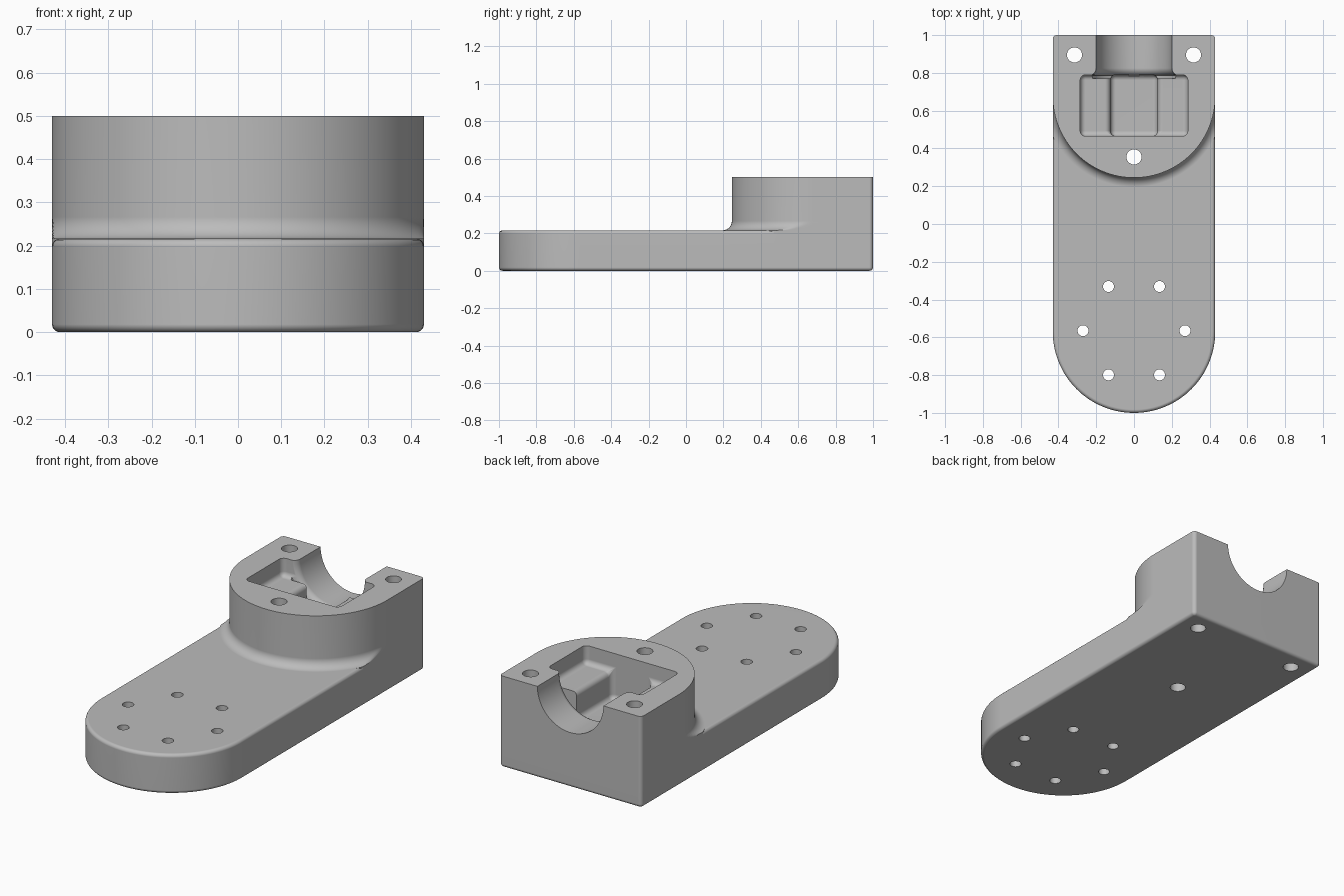
import bpy, bmesh, math
from math import pi, sin, cos

cube = bpy.data.objects.get("Cube")
if cube:
    bpy.data.objects.remove(cube, do_unlink=True)

HALF, BACK, CORNER = 0.43, 1.0, 0.02      # half width, back plane, back corner radius
BASE_TOP, BLOCK_TOP = 0.216, 0.5
EDGE, FILLET = 0.018, 0.05                # base edge rounding, fillet under the block

grey = bpy.data.materials.new("plain_grey")
grey.use_nodes = True
colour = (0.5, 0.5, 0.5, 1)
grey.diffuse_color = colour
grey.node_tree.nodes["Principled BSDF"].inputs["Base Color"].default_value = colour


def make_object(name, bm):
    bmesh.ops.recalc_face_normals(bm, faces=bm.faces)
    mesh = bpy.data.meshes.new(name)
    bm.to_mesh(mesh)
    bm.free()
    mesh.materials.append(grey)
    obj = bpy.data.objects.new(name, mesh)
    bpy.context.collection.objects.link(obj)
    return obj


def loft(bm, loops):
    """Skin a stack of equal loops and cap both ends."""
    rings = [[bm.verts.new(p) for p in loop] for loop in loops]
    n = len(rings[0])
    for a, b in zip(rings, rings[1:]):
        for i in range(n):
            j = (i + 1) % n
            bm.faces.new((a[i], a[j], b[j], b[i]))
    bm.faces.new(rings[0])
    bm.faces.new(rings[-1])


def outline(z, centre_y, radius, inset=0.0):
    """Round front, straight sides, square back with small corners."""
    w = HALF - inset
    pts = []
    for i in range(65):
        a = pi + pi * i / 64
        x = max(-w, min(w, radius * cos(a)))
        pts.append((x, centre_y + radius * sin(a), z))
    for side, start in ((1, 0), (-1, pi / 2)):
        for i in range(5):
            a = start + pi / 2 * i / 4
            c = CORNER - inset
            pts.append((side * (HALF - CORNER) + c * cos(a), BACK - CORNER + c * sin(a), z))
    return pts


def apply_modifiers(obj):
    bpy.context.view_layer.update()
    graph = bpy.context.evaluated_depsgraph_get()
    mesh = bpy.data.meshes.new_from_object(obj.evaluated_get(graph))
    obj.modifiers.clear()
    obj.data = mesh


def boolean(obj, tool, operation):
    mod = obj.modifiers.new(operation, 'BOOLEAN')
    mod.operation = operation
    mod.solver = 'EXACT'
    mod.object = tool
    apply_modifiers(obj)
    bpy.data.objects.remove(tool, do_unlink=True)


# Base plate with rounded lower and upper rims
steps = [pi / 2 * i / 5 for i in range(6)]
rim = [(EDGE * (1 - sin(a)), EDGE * (1 - cos(a))) for a in steps]
levels = [(d, z) for d, z in rim] + [(d, BASE_TOP - z) for d, z in reversed(rim)]
bm = bmesh.new()
loft(bm, [outline(z, -0.57, HALF - d, d) for d, z in levels])
body = make_object("bearing_bracket", bm)

# Raised block flaring into the plate
flare = [pi / 2 * i / 8 for i in range(9)]
levels = [(HALF + FILLET, 0.1)]
levels += [(HALF + FILLET * (1 - sin(a)), BASE_TOP + FILLET * (1 - cos(a))) for a in flare]
levels += [(HALF, BLOCK_TOP)]
bm = bmesh.new()
loft(bm, [outline(z, 0.675, r) for r, z in levels])
boolean(body, make_object("raised_block", bm), 'UNION')

# Stepped pocket: shallow shelves beside a deeper trough
half = [(0.125, 0.25), (0.125, 0.40), (0.285, 0.40), (0.285, 0.60)]
profile = half + [(-x, z) for x, z in reversed(half)]
bm = bmesh.new()
loft(bm, [[(x, y, z) for x, z in profile] for y in (0.465, 0.79)])
pocket = make_object("pocket_cutter", bm)
round_edges = pocket.modifiers.new("round_edges", 'BEVEL')
round_edges.width = 0.028
round_edges.segments = 5
apply_modifiers(pocket)
boolean(body, pocket, 'DIFFERENCE')

# Half-round channel, opening out where it meets the pocket
sections = [(0.2, 1.1)]
sections += [(0.2 + 0.04 * (1 - cos(a)), 0.825 - 0.04 * sin(a)) for a in steps]
sections += [(0.24, 0.77)]
bm = bmesh.new()
loft(bm, [[(r * cos(2 * pi * i / 64), y, BLOCK_TOP + r * sin(2 * pi * i / 64))
           for i in range(64)] for r, y in sections])
boolean(body, make_object("channel_cutter", bm), 'DIFFERENCE')

# Through holes: three in the block and a ring of six in the plate
holes = [(-0.315, 0.895, 0.04), (0.315, 0.895, 0.04), (0, 0.355, 0.04)]
holes += [(0.27 * cos(k * pi / 3), -0.565 + 0.27 * sin(k * pi / 3), 0.029) for k in range(6)]
bm = bmesh.new()
for x, y, r in holes:
    loft(bm, [[(x + r * cos(2 * pi * i / 32), y + r * sin(2 * pi * i / 32), z)
               for i in range(32)] for z in (-0.1, 0.7)])
boolean(body, make_object("hole_cutter", bm), 'DIFFERENCE')

# Smooth shading with crisp edges and flat large faces
bpy.ops.object.select_all(action='DESELECT')
body.select_set(True)
bpy.context.view_layer.objects.active = body
bpy.ops.object.shade_smooth_by_angle(angle=math.radians(30))
weighted = body.modifiers.new("weighted_normals", 'WEIGHTED_NORMAL')
weighted.keep_sharp = True
